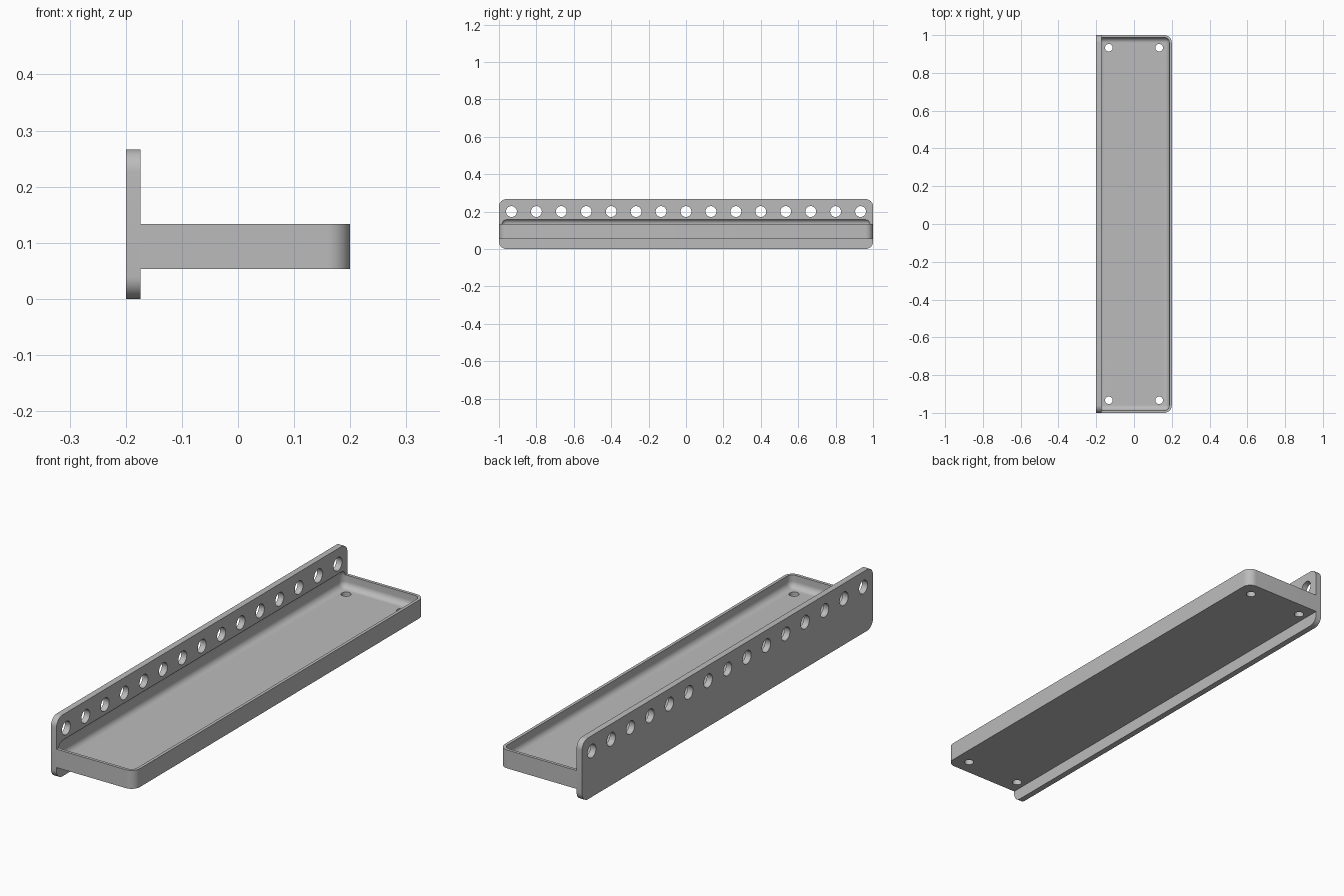
import bpy
import bmesh
import math
from mathutils import Matrix

if "Cube" in bpy.data.objects:
    bpy.data.objects.remove(bpy.data.objects["Cube"], do_unlink=True)

U = 2 / 150                      # one design unit
HALF_W, HALF_L = 15 * U, 75 * U  # half width (x) and half length (y)
PLATE_X = -13 * U                # inner face of the upright plate

grey = bpy.data.materials.new("plain_grey")
grey.use_nodes = True
colour = (0.5, 0.5, 0.5, 1)
grey.diffuse_color = colour
grey.node_tree.nodes["Principled BSDF"].inputs["Base Color"].default_value = colour


def finish(name, bm):
    bmesh.ops.recalc_face_normals(bm, faces=bm.faces)
    mesh = bpy.data.meshes.new(name)
    bm.to_mesh(mesh)
    bm.free()
    mesh.materials.append(grey)
    obj = bpy.data.objects.new(name, mesh)
    bpy.context.collection.objects.link(obj)
    return obj


def box(name, low, high, radius, pick, segments=10):
    """Box between two corners, rounding the edges chosen by pick(midpoint, direction)."""
    bm = bmesh.new()
    bmesh.ops.create_cube(bm, size=1)
    for v in bm.verts:
        v.co = [l + (c + 0.5) * (h - l) for l, c, h in zip(low, v.co, high)]
    edges = []
    for e in bm.edges:
        a, b = (v.co for v in e.verts)
        if pick((a + b) / 2, (b - a).normalized()):
            edges.append(e)
    bmesh.ops.bevel(bm, geom=edges, offset=radius, segments=segments,
                    profile=0.5, affect='EDGES', clamp_overlap=True)
    return finish(name, bm)


def drills(name, points, radius, axis):
    """Row of cylinders used to cut round holes."""
    turn = Matrix.Rotation(math.pi / 2, 4, 'Y') if axis == 'X' else Matrix()
    bm = bmesh.new()
    for p in points:
        bmesh.ops.create_cone(bm, cap_ends=True, segments=32, radius1=radius,
                              radius2=radius, depth=0.1,
                              matrix=Matrix.Translation(p) @ turn)
    return finish(name, bm)


def cut(obj, cutters):
    bpy.ops.object.select_all(action='DESELECT')
    bpy.context.view_layer.objects.active = obj
    obj.select_set(True)
    for c in cutters:
        mod = obj.modifiers.new("cut", 'BOOLEAN')
        mod.operation, mod.solver, mod.object = 'DIFFERENCE', 'EXACT', c
        bpy.ops.object.modifier_apply(modifier=mod.name)
    bpy.ops.object.shade_smooth_by_angle(angle=math.radians(30))


# Upright plate with four rounded corners
plate = box("back_plate", (-HALF_W, -HALF_L, 0), (PLATE_X, HALF_L, 20 * U), 3 * U,
            lambda mid, d: abs(d.x) > 0.9)

# Tray body, rounded at its two outer corners
tray = box("tray", (PLATE_X, -HALF_L, 4 * U), (HALF_W, HALF_L, 10 * U), 3 * U,
           lambda mid, d: abs(d.z) > 0.9 and mid.x > 0)

# Hollow with rounded edges, also relieving the plate a little
hollow = box("hollow_cutter", (U - HALF_W, U - HALF_L, 6 * U),
             (HALF_W - U, HALF_L - U, 12 * U), 2 * U, lambda mid, d: True)

# Row of holes along the plate, and a screw hole in each tray corner
row = drills("plate_drills", [(-14 * U, i * 10 * U, 15 * U) for i in range(-7, 8)],
             0.029, 'X')
corners = drills("tray_drills", [(x * 10 * U, y * 70 * U, 5 * U)
                                 for x in (-1, 1) for y in (-1, 1)], 1.5 * U, 'Z')

cut(plate, [hollow, row])
cut(tray, [hollow, corners])
for cutter in (hollow, row, corners):
    bpy.data.objects.remove(cutter, do_unlink=True)
